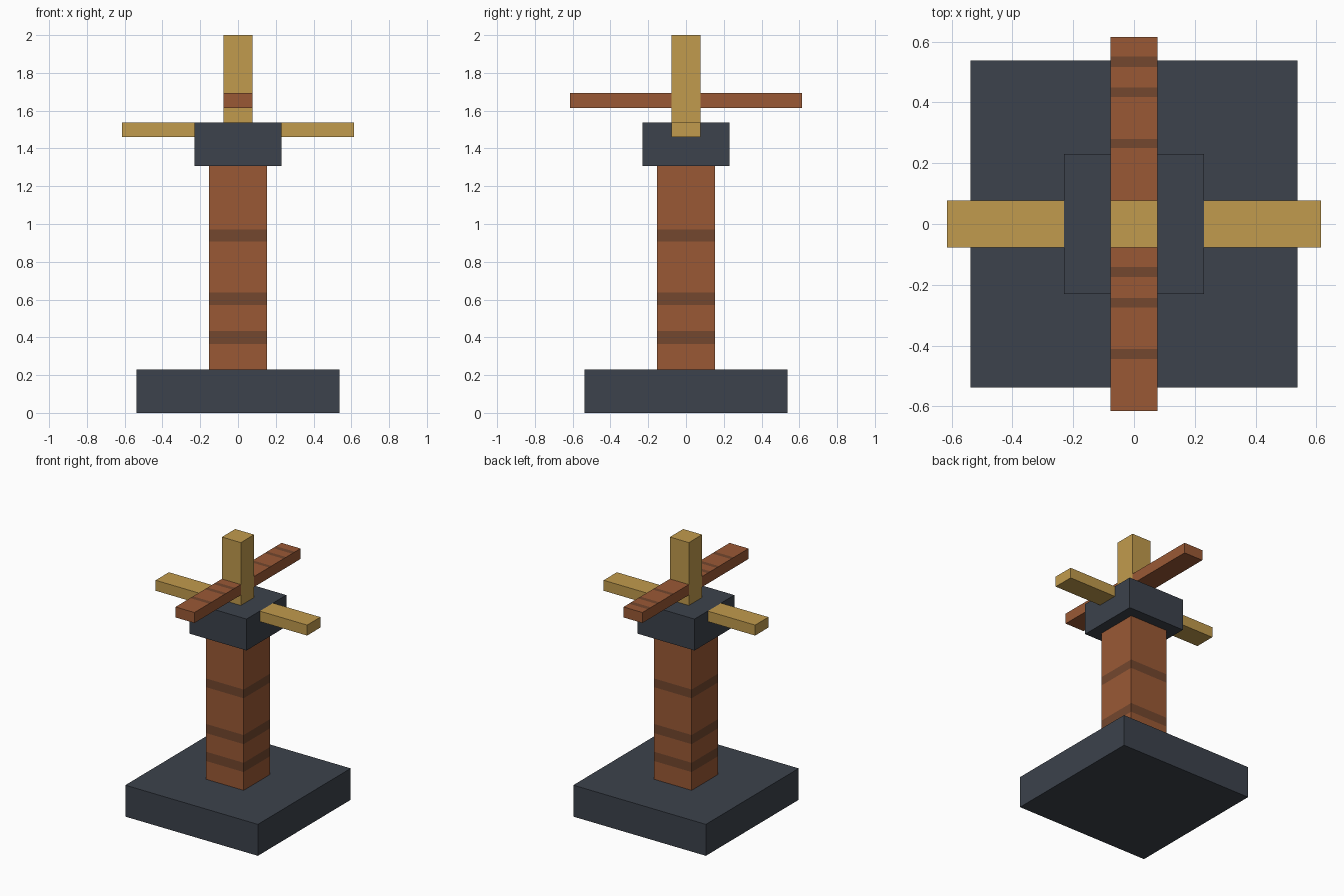
import bpy
import bmesh
from mathutils import Vector

default = bpy.data.objects.get("Cube")
if default:
    bpy.data.objects.remove(default, do_unlink=True)

U = 2 / 26  # block unit: the model is 26 units tall


def linear(c):
    c /= 255
    return c / 12.92 if c <= 0.04045 else ((c + 0.055) / 1.055) ** 2.4


def material(name, *rgb):
    m = bpy.data.materials.new(name)
    m.use_nodes = True
    col = (*[linear(c) for c in rgb], 1.0)
    m.diffuse_color = col
    m.node_tree.nodes["Principled BSDF"].inputs["Base Color"].default_value = col
    return m


SLATE = material("dark slate", 60, 66, 76)
BROWN = material("red brown wood", 154, 89, 53)
BAND = material("dark wood band", 115, 71, 46)
GOLD = material("golden wood", 193, 155, 77)


def box(name, lo, hi, mat, bands=(), axis=2, top_only=False):
    """Box from corner lo to hi; bands are (start, end) stripes cut along axis."""
    lo, hi = Vector(lo), Vector(hi)
    bm = bmesh.new()
    bmesh.ops.create_cube(bm, size=1)
    for v in bm.verts:
        v.co = Vector([(lo[i] + hi[i]) / 2 + v.co[i] * (hi[i] - lo[i]) for i in range(3)])
    # Cut the stripe edges into the faces
    normal = Vector([float(i == axis) for i in range(3)])
    for cut in [c for band in bands for c in band]:
        bmesh.ops.bisect_plane(bm, geom=bm.verts[:] + bm.edges[:] + bm.faces[:],
                               plane_co=normal * cut, plane_no=normal)
    bm.normal_update()
    for f in bm.faces:
        p = f.calc_center_median()[axis]
        inside = any(a < p < b for a, b in bands)
        if inside and (f.normal.z > 0.9 or not top_only):
            f.material_index = 1
    mesh = bpy.data.meshes.new(name)
    bm.to_mesh(mesh)
    bm.free()
    mesh.materials.append(mat)
    if bands:
        mesh.materials.append(BAND)
    ob = bpy.data.objects.new(name, mesh)
    bpy.context.collection.objects.link(ob)
    return ob


# Base slab, banded column and cap block
box("base_slab", (-7 * U, -7 * U, 0), (7 * U, 7 * U, 3 * U), SLATE)
box("column", (-2 * U, -2 * U, 3 * U), (2 * U, 2 * U, 17 * U), BROWN,
    bands=[(0.365, 0.433), (0.57, 0.637), (0.907, 0.971)])
box("cap_block", (-3 * U, -3 * U, 17 * U), (3 * U, 3 * U, 20 * U), SLATE)

# Upright post on the cap
box("top_post", (-U, -U, 20 * U), (U, U, 26 * U), GOLD)

# Lower golden arms, flush with the top of the cap
for side, x0, x1 in (("left", 3, 8), ("right", -8, -3)):
    box(side + "_lower_arm", (x0 * U, -U, 19 * U), (x1 * U, U, 20 * U), GOLD)

# Upper brown arms, striped on top
for side, y0, y1, bands in (
        ("front", -8, -1, [(-0.445, -0.412), (-0.275, -0.243), (-0.175, -0.141)]),
        ("back", 1, 8, [(0.25, 0.28), (0.418, 0.45), (0.516, 0.552)])):
    box(side + "_upper_arm", (-U, y0 * U, 21 * U), (U, y1 * U, 22 * U), BROWN,
        bands=bands, axis=1, top_only=True)
